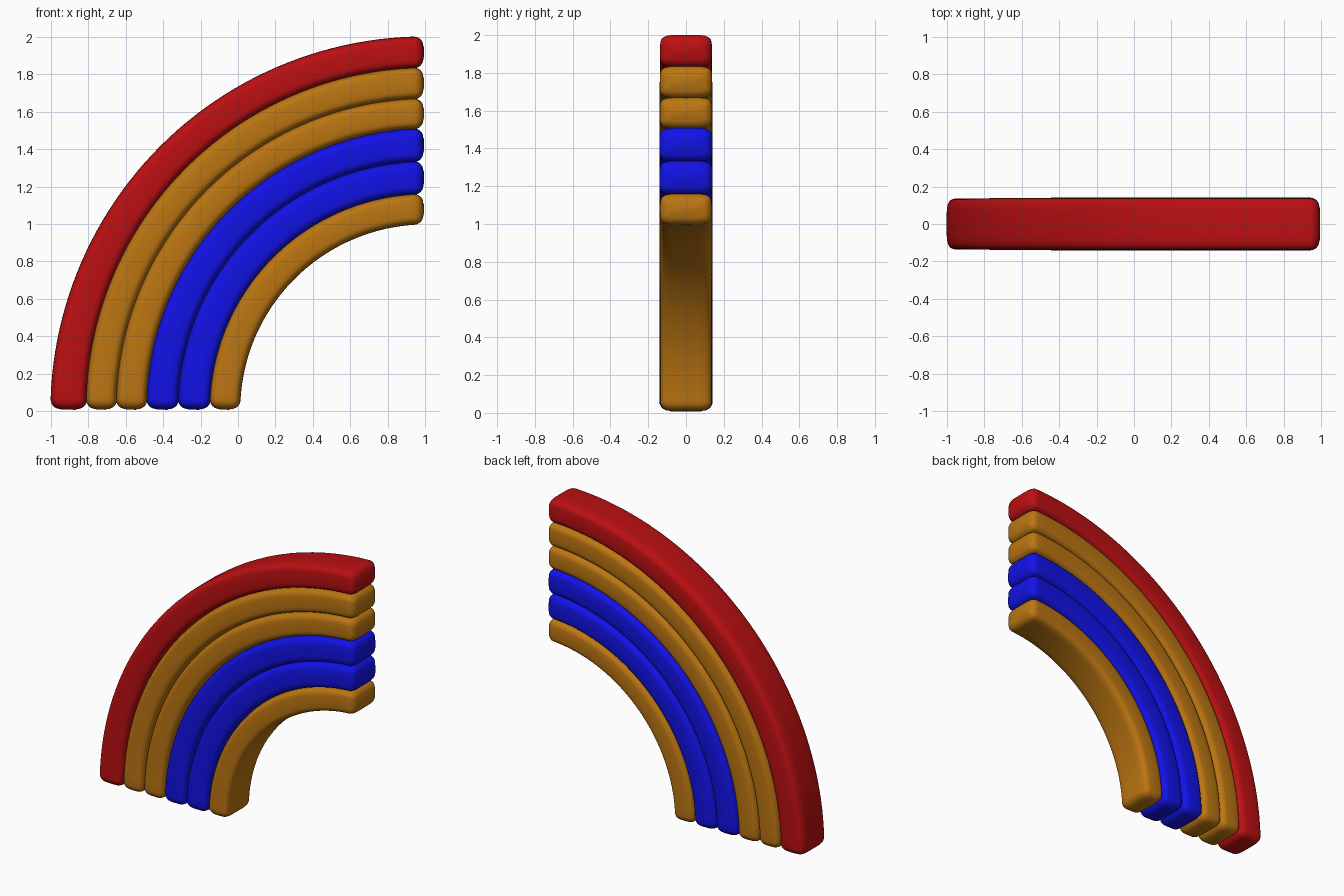
import bpy, bmesh
from math import sin, cos, pi, copysign

cube = bpy.data.objects.get("Cube")
if cube:
    bpy.data.objects.remove(cube, do_unlink=True)


def material(name, rgb):
    m = bpy.data.materials.new(name)
    m.use_nodes = True
    m.diffuse_color = (*rgb, 1)
    m.node_tree.nodes["Principled BSDF"].inputs["Base Color"].default_value = (*rgb, 1)
    return m


red = material("red", (0.5, 0.005, 0.006))
gold = material("gold", (0.5, 0.18, 0.006))
blue = material("blue", (0.006, 0.006, 0.8))

SIDES, STEPS, ROUND = 40, 48, 0.05


def power(v):
    # squared-off circle for a soft rectangular section
    return copysign(abs(v) ** 0.42, v)


def band(name, mat, foot, top, depth, end):
    """Quarter arch; foot and top give (outer, inner) radius at each end."""
    bm = bmesh.new()
    mid_r = sum(foot + top) / 4
    # stations: distance along the arc as an angle, and inset of the section
    first, last = end / mid_r, pi / 2 - (1 - 0.99) / mid_r
    cap = [(ROUND * (1 - sin(a)), ROUND * (1 - cos(a)))
           for a in (pi / 2 * (1 - k / 6) for k in range(7))]
    stations = [(first + d / mid_r, i) for d, i in cap]
    stations.insert(0, (first - 0.004 / mid_r, 0.06))
    a0, a1 = first + ROUND / mid_r, last - ROUND / mid_r
    stations += [(a0 + (a1 - a0) * k / STEPS, 0) for k in range(1, STEPS)]
    stations += [(last - d / mid_r, i) for d, i in reversed(cap)]
    stations.append((last + 0.004 / mid_r, 0.06))

    rings = []
    for a, inset in stations:
        t = a / (pi / 2)
        outer = foot[0] + (top[0] - foot[0]) * t
        inner = foot[1] + (top[1] - foot[1]) * t
        mid, half = (outer + inner) / 2, (outer - inner) / 2 + 0.002
        ring = []
        for k in range(SIDES):
            b = 2 * pi * k / SIDES
            r = mid + (half - inset) * power(cos(b))
            y = (depth - inset) * power(sin(b))
            ring.append(bm.verts.new((1 - r * cos(a), y, r * sin(a))))
        rings.append(ring)
    for p, q in zip(rings, rings[1:]):
        for k in range(SIDES):
            n = (k + 1) % SIDES
            bm.faces.new((p[k], p[n], q[n], q[k]))
    bm.faces.new(rings[0])
    bm.faces.new(rings[-1])
    bmesh.ops.recalc_face_normals(bm, faces=bm.faces)
    for f in bm.faces:
        f.smooth = True
    mesh = bpy.data.meshes.new(name)
    bm.to_mesh(mesh)
    bm.free()
    mesh.materials.append(mat)
    bpy.context.collection.objects.link(bpy.data.objects.new(name, mesh))


# Bands from the outside in
foot = [2.0, 1.81, 1.65, 1.488, 1.32, 1.15, 0.99]
top = [2.0, 1.835, 1.67, 1.51, 1.335, 1.16, 1.0]
bands = [("outer_red_band", red, 0.137), ("outer_gold_band", gold, 0.139),
         ("middle_gold_band", gold, 0.139), ("outer_blue_band", blue, 0.141),
         ("inner_blue_band", blue, 0.141), ("inner_gold_band", gold, 0.137)]
for i, (name, mat, depth) in enumerate(bands):
    band(name, mat, foot[i:i + 2], top[i:i + 2], depth, 0.012)
